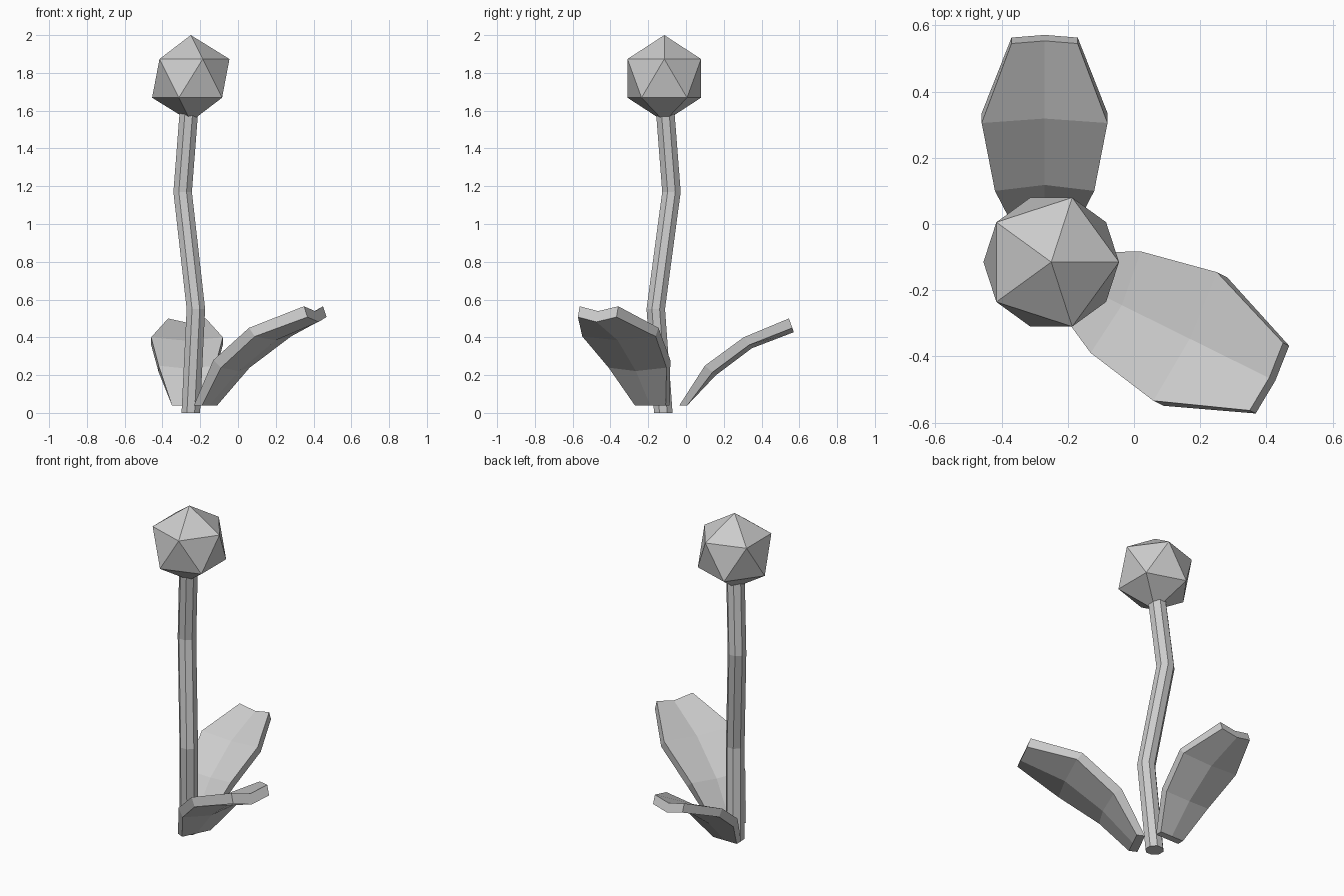
import bpy, bmesh
from math import radians, cos, sin, pi
from mathutils import Vector

cube = bpy.data.objects.get("Cube")
if cube:
    bpy.data.objects.remove(cube, do_unlink=True)

grey = bpy.data.materials.new("plain_grey")
grey.use_nodes = True
COLOUR = (0.6, 0.6, 0.6, 1)
grey.diffuse_color = COLOUR
grey.node_tree.nodes["Principled BSDF"].inputs["Base Color"].default_value = COLOUR


def add_object(name, bm):
    bmesh.ops.recalc_face_normals(bm, faces=bm.faces)
    mesh = bpy.data.meshes.new(name)
    bm.to_mesh(mesh)
    bm.free()
    mesh.materials.append(grey)
    obj = bpy.data.objects.new(name, mesh)
    bpy.context.collection.objects.link(obj)
    return obj


def loft(rings):
    """Join closed rings of points into a capped tube."""
    bm = bmesh.new()
    loops = [[bm.verts.new(p) for p in ring] for ring in rings]
    n = len(loops[0])
    for a, b in zip(loops, loops[1:]):
        for i in range(n):
            j = (i + 1) % n
            bm.faces.new((a[i], a[j], b[j], b[i]))
    bm.faces.new(loops[0])
    bm.faces.new(loops[-1])
    return bm


# Flower head: a faceted ball
bm = bmesh.new()
bmesh.ops.create_icosphere(bm, subdivisions=1, radius=0.229)
add_object("flower_head", bm).location = (-0.25, -0.115, 1.771)

# Stem: an eight-sided tube with two bends
path = [(-0.25, -0.12, 0), (-0.223, -0.16, 0.55),
        (-0.293, -0.077, 1.17), (-0.258, -0.112, 1.62)]
angles = [(i + 0.5) * pi / 4 for i in range(8)]
add_object("stem", loft([[(x + 0.053 * cos(a), y + 0.053 * sin(a), z)
                          for a in angles] for x, y, z in path]))

# Leaf rows: half width, upper surface (y, z), lower surface (y, z), crease depth
ROWS = [(0.08, (0, 0), (0.042, 0), 0),
        (0.15, (0.135, 0.21), (0.175, 0.175), 0.45),
        (0.19, (0.34, 0.36), (0.37, 0.32), 0.45),
        (0.10, (0.58, 0.46), (0.598, 0.41), 0.45)]


def add_leaf(name, location, turn, scale):
    rings = []
    for half, upper, lower, crease in ROWS:
        top, under = Vector((0, *upper)), Vector((0, *lower))
        dip = (under - top) * crease
        side = Vector((half, 0, 0))
        rings.append([top - side, top + dip, top + side,
                      under + side, under + dip, under - side])
    leaf = add_object(name, loft(rings))
    leaf.location = location
    leaf.rotation_euler.z = radians(turn)
    leaf.scale = (scale,) * 3


add_leaf("back_leaf", (-0.27, -0.035, 0.04), 0, 1)
add_leaf("front_leaf", (-0.193, -0.168, 0.04), -116.3, 1.14)
